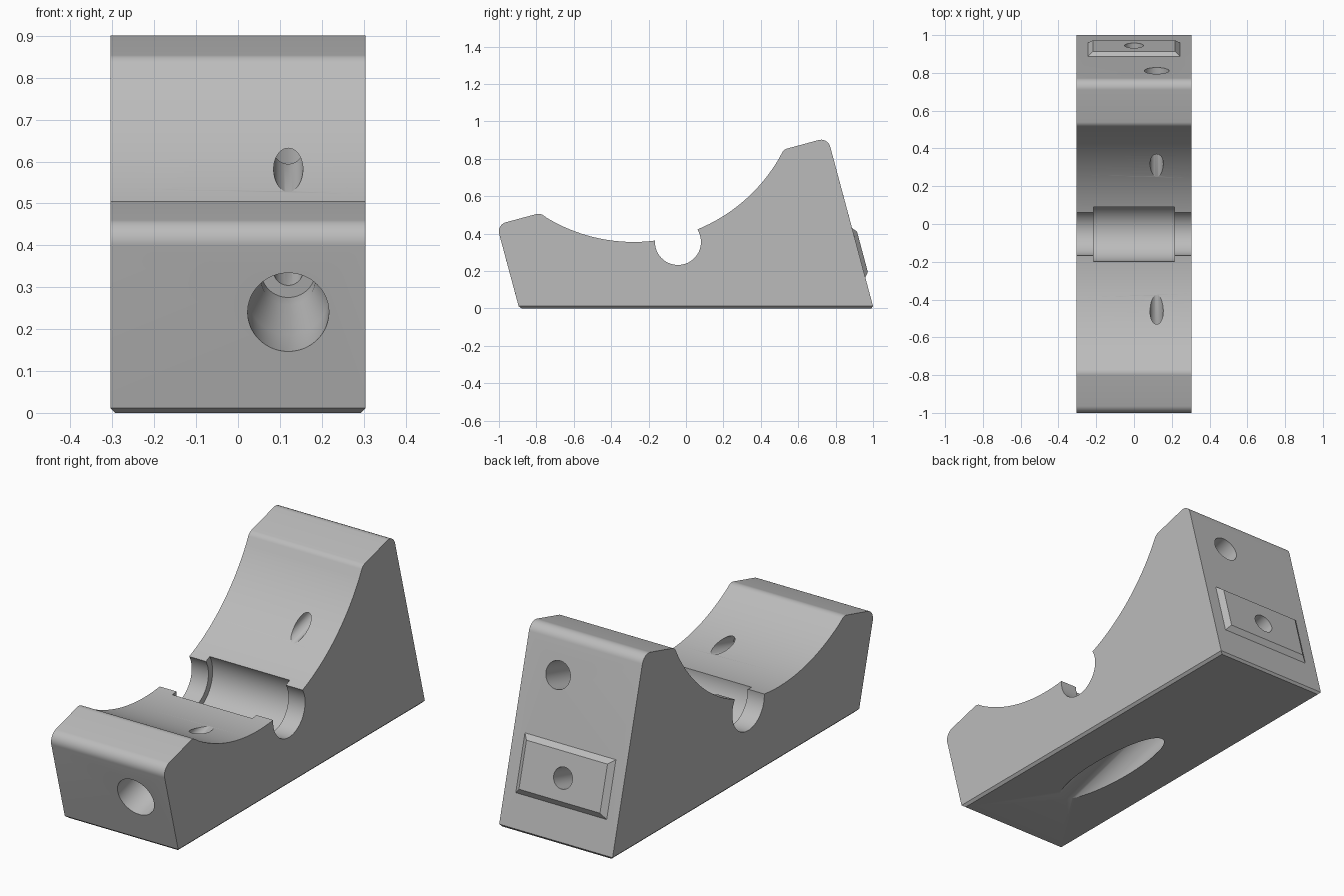
import bpy, bmesh, math
from mathutils import Vector

if "Cube" in bpy.data.objects:
    bpy.data.objects.remove(bpy.data.objects["Cube"])

T = math.radians(15)
C, S = math.cos(T), math.sin(T)
HALF_W = 0.305

grey = bpy.data.materials.new("plain grey")
grey.diffuse_color = (0.5, 0.5, 0.5, 1)
grey.use_nodes = True
grey.node_tree.nodes["Principled BSDF"].inputs["Base Color"].default_value = grey.diffuse_color


def make_object(name, bm):
    bmesh.ops.recalc_face_normals(bm, faces=bm.faces[:])
    me = bpy.data.meshes.new(name)
    bm.to_mesh(me)
    bm.free()
    ob = bpy.data.objects.new(name, me)
    bpy.context.collection.objects.link(ob)
    me.materials.append(grey)
    return ob


def fillet(prev, corner, nxt, r, n=8):
    """Points of a round of radius r replacing a profile corner."""
    p = Vector(corner)
    a = (Vector(prev) - p).normalized()
    b = (Vector(nxt) - p).normalized()
    half = a.angle(b) / 2
    mid = p + (a + b).normalized() * (r / math.sin(half))
    start = p + a * (r / math.tan(half)) - mid
    end = p + b * (r / math.tan(half)) - mid
    return [tuple(mid + start.lerp(end, i / n).normalized() * r) for i in range(n + 1)]


def lathe(name, origin, axis, sections, n=64):
    """Solid of revolution from (distance along axis, radius) pairs."""
    bm = bmesh.new()
    side = Vector((1, 0, 0))
    axis = Vector(axis).normalized()
    if abs(axis.x) > 0.9:
        side = Vector((0, 1, 0))
    up = axis.cross(side)
    rings = []
    for t, r in sections:
        rings.append([bm.verts.new(Vector(origin) + axis * t
                      + side * (r * math.cos(2 * math.pi * i / n))
                      + up * (r * math.sin(2 * math.pi * i / n))) for i in range(n)])
    for r0, r1 in zip(rings, rings[1:]):
        for i in range(n):
            j = (i + 1) % n
            bm.faces.new((r0[i], r0[j], r1[j], r1[i]))
    bm.faces.new(rings[0])
    bm.faces.new(rings[-1])
    ob = make_object(name, bm)
    ob.hide_render = True
    return ob


# Wedge body: side profile with a large concave cradle, extruded across x
def cradle(y):
    return (y, 1.255 - math.sqrt(0.81 - (y + 0.28) ** 2))


a0, a1 = math.asin(0.776 / 0.9), math.asin(-0.465 / 0.9)
arc = [cradle(-0.28 + 0.9 * math.sin(a0 + (a1 - a0) * i / 64)) for i in range(65)]
front_bottom, back_bottom = (-0.892, 0), (1.003, 0)
back_top, back_lip = (0.758, 0.913), (0.523, 0.8495)
front_lip, front_top = (-0.78, 0.5095), (-1.012, 0.447)
profile = [front_bottom, back_bottom]
profile += fillet(back_bottom, back_top, back_lip, 0.05)
profile += fillet(back_top, back_lip, arc[0], 0.04)
profile += arc
profile += fillet(arc[-1], front_lip, front_top, 0.045)
profile += fillet(front_lip, front_top, front_bottom, 0.05)

bm = bmesh.new()
face = bm.faces.new([bm.verts.new((-HALF_W, y, z)) for y, z in profile])
ext = bmesh.ops.extrude_face_region(bm, geom=[face])
bmesh.ops.translate(bm, vec=(2 * HALF_W, 0, 0),
                    verts=[v for v in ext["geom"] if isinstance(v, bmesh.types.BMVert)])
bmesh.ops.recalc_face_normals(bm, faces=bm.faces[:])
# Small chamfer around the base
base_edges = [e for e in bm.edges if all(abs(v.co.z) < 1e-5 for v in e.verts)]
bmesh.ops.bevel(bm, geom=base_edges, offset=0.012, segments=1, affect='EDGES')
body = make_object("cradle_block", bm)

# Raised rectangular pad with sloped sides on the back face
bm = bmesh.new()
mid, n, u = Vector((0, 0.923, 0.297)), Vector((0, C, S)), Vector((0, -S, C))
layers = []
for h, hx, hu in ((-0.03, 0.245, 0.137), (0, 0.245, 0.137), (0.021, 0.218, 0.112)):
    layers.append([bm.verts.new(mid + n * h + Vector((sx * hx, 0, 0)) + u * (su * hu))
                   for sx, su in ((-1, -1), (1, -1), (1, 1), (-1, 1))])
for l0, l1 in zip(layers, layers[1:]):
    for i in range(4):
        j = (i + 1) % 4
        bm.faces.new((l0[i], l0[j], l1[j], l1[i]))
bm.faces.new(layers[0])
bm.faces.new(layers[-1])
pad = make_object("back_pad", bm)
pad.hide_render = True

# Cross groove: narrow at the ends, wider in the middle
groove = lathe("groove_cutter", (0, -0.043, 0.355), (1, 0, 0),
               [(-0.5, 0.123), (-0.215, 0.123), (-0.215, 0.155),
                (0.215, 0.155), (0.215, 0.123), (0.5, 0.123)], 96)
# Stepped bolt hole rising from the front face to the upper back face
upper = lathe("upper_bolt_cutter", (0.12, -0.958, 0.24), (0, C, S),
              [(-0.1, 0.097), (0.155, 0.097), (0.31, 0.065), (0.38, 0.065),
               (0.38, 0.035), (1.5, 0.035), (1.5, 0.065), (2.0, 0.065)])
# Bolt hole from the pad, opening into a wide bore through the base
lower = lathe("lower_bolt_cutter", (0, 0.94, 0.295), (0, -C, -S),
              [(-0.1, 0.05), (0.66, 0.05), (0.66, 0.094), (1.9, 0.094)])

for tool, op in ((pad, 'UNION'), (groove, 'DIFFERENCE'),
                 (upper, 'DIFFERENCE'), (lower, 'DIFFERENCE')):
    mod = body.modifiers.new(tool.name, 'BOOLEAN')
    mod.operation = op
    mod.solver = 'EXACT'
    mod.object = tool

# Apply the cuts, remove the helpers and shade
bpy.context.view_layer.update()
bpy.ops.object.select_all(action='DESELECT')
body.select_set(True)
bpy.context.view_layer.objects.active = body
for mod in list(body.modifiers):
    bpy.ops.object.modifier_apply(modifier=mod.name)
for tool in (pad, groove, upper, lower):
    bpy.data.objects.remove(tool, do_unlink=True)
bpy.ops.object.shade_smooth_by_angle(angle=math.radians(25))
